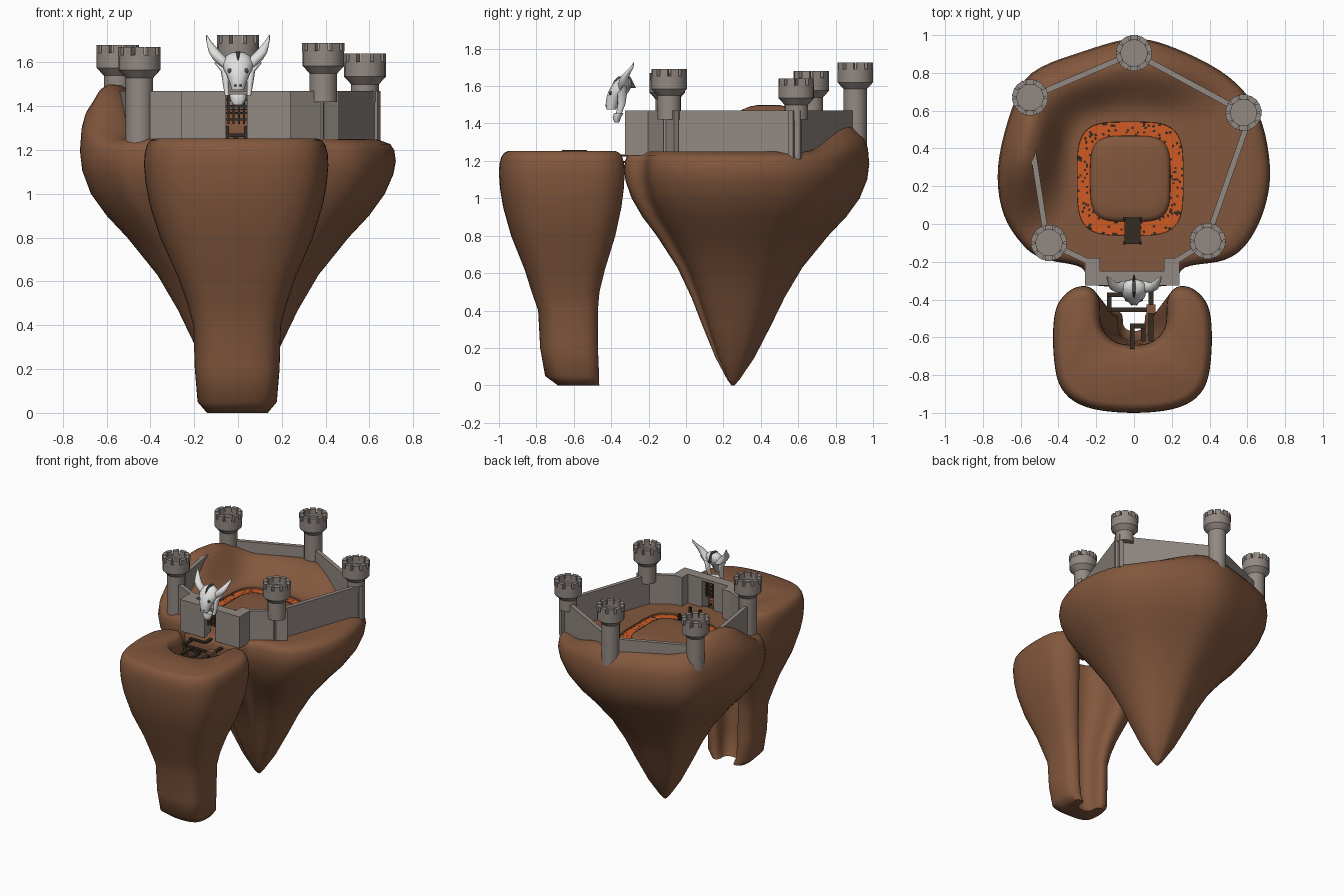
import bpy, bmesh, math, random
from mathutils import Vector, Matrix

def mat(name, c):
    m = bpy.data.materials.new(name)
    m.diffuse_color = (*c, 1)
    return m

EARTH = mat("earth_brown", (0.225, 0.096, 0.047))
STONE = mat("stone_grey", (0.29, 0.25, 0.225))
LAVA = mat("lava_orange", (0.62, 0.105, 0.018))
WOOD = mat("dark_wood", (0.035, 0.025, 0.016))
BONE = mat("bone_white", (0.75, 0.75, 0.74))
SOCKET = mat("socket_grey", (0.07, 0.07, 0.065))

def finish(name, bm, m, angle=35):
    bmesh.ops.recalc_face_normals(bm, faces=bm.faces)
    me = bpy.data.meshes.new(name)
    bm.to_mesh(me)
    bm.free()
    me.materials.append(m)
    me.shade_smooth()
    me.set_sharp_from_angle(angle=math.radians(angle))
    ob = bpy.data.objects.new(name, me)
    bpy.context.collection.objects.link(ob)
    return ob

def loft(bm, rings, cap=True, closed=False):
    vs = [[bm.verts.new(p) for p in r] for r in rings]
    n = len(vs[0])
    for a, b in list(zip(vs, vs[1:])) + ([(vs[-1], vs[0])] if closed else []):
        for i in range(n):
            bm.faces.new((a[i], a[(i + 1) % n], b[(i + 1) % n], b[i]))
    if cap and not closed:
        ends = [bm.faces.new(r) for r in (vs[0], vs[-1])]
        for f in ends:
            f.normal_update()
        bmesh.ops.triangulate(bm, faces=ends, ngon_method='EAR_CLIP')

def box(bm, x0, x1, y0, y1, z0, z1, matrix=Matrix()):
    s = Matrix.Diagonal((x1 - x0, y1 - y0, z1 - z0, 1))
    t = Matrix.Translation(((x0 + x1) / 2, (y0 + y1) / 2, (z0 + z1) / 2))
    bmesh.ops.create_cube(bm, size=1, matrix=matrix @ t @ s)

def beam(bm, p, q, w, z0, z1):
    p, q = Vector(p), Vector(q)
    d = q - p
    m = Matrix.Translation((p.x, p.y, 0)) @ Matrix.Rotation(math.atan2(d.y, d.x), 4, 'Z')
    box(bm, -w / 2, d.length + w / 2, -w / 2, w / 2, z0, z1, m)

def spline(pts, k):
    """closed smooth curve through the points"""
    out, n = [], len(pts)
    P = [Vector(p) for p in pts]
    for i in range(n):
        a, b, c, d = P[i - 1], P[i], P[(i + 1) % n], P[(i + 2) % n]
        for j in range(k):
            t = j / k
            out.append(0.5 * (2 * b + (c - a) * t + (2 * a - 5 * b + 4 * c - d) * t * t
                              + (3 * b - a - 3 * c + d) * t ** 3))
    return out

def smooth(a, b, x):
    t = max(0, min(1, (x - a) / (b - a)))
    return t * t * (3 - 2 * t)

# ---- main floating island: hilly top with a moat, tapering to a point
C = Vector((0, 0.25))
MC = Vector((-0.02, 0.24))
rim = spline([(0, -0.33), (0.2, -0.32), (0.27, -0.23), (0.48, -0.19), (0.6, -0.1), (0.69, 0.08),
              (0.72, 0.3), (0.66, 0.58), (0.5, 0.78), (0.22, 0.93), (0, 0.98), (-0.25, 0.92),
              (-0.54, 0.8), (-0.65, 0.6), (-0.72, 0.3), (-0.69, 0.05), (-0.57, -0.13),
              (-0.45, -0.19), (-0.28, -0.23), (-0.22, -0.32)], 5)

def hill(p):
    a = math.degrees(math.atan2(p.y - C.y, p.x - C.x)) % 360
    return (0.55 * smooth(35, 85, a) + 0.45 * smooth(125, 158, a)) * (1 - smooth(166, 212, a))

def squircle(d, rx, ry):
    k = (abs(d.x / rx) ** 4 + abs(d.y / ry) ** 4) ** -0.25
    return MC + d * k

def side(s, z, lift):
    return [(*(C + (p - C) * s), z + hill(p) * lift) for p in rim]

rings = [side(s, z, l) for s, z, l in (
    (0.012, 0, 0), (0.05, 0.03, 0), (0.16, 0.15, 0), (0.28, 0.32, 0), (0.38, 0.47, 0), (0.51, 0.63, 0),
    (0.7, 0.8, 0), (0.83, 0.9, 0), (0.93, 1.0, 0), (0.985, 1.09, 0.02), (1, 1.15, 0.06), (0.99, 1.2, 0.12))]
for f in (0.96, 0.9, 0.82, 0.74, 0.64, 0.52, 0.4, 0.28, 0.16, 0.07, 0):
    ring = []
    for p in rim:
        q = squircle(p - MC, 0.28, 0.3).lerp(C + (p - C) * 0.99, f)
        h = hill(p) * smooth(0.1, 0.68, f) * (1 - 0.4 * smooth(0.75, 1.0, f))
        ring.append((*q, 1.25 - 0.025 * smooth(0.8, 1, f) + 0.25 * h))
    rings.append(ring)
for rx, ry, z in ((0.275, 0.295, 1.2), (0.22, 0.235, 1.2), (0.21, 0.225, 1.25), (0.19, 0.2, 1.262),
                  (0.14, 0.15, 1.268), (0.07, 0.07, 1.27)):
    rings.append([(*squircle(p - MC, rx, ry), z) for p in rim])
bm = bmesh.new()
loft(bm, rings)
finish("main_island", bm, EARTH, 60)

# ---- lava moat, with scattered dark crust
random.seed(4)
dirs = [Vector((math.cos(a * math.tau / 150), math.sin(a * math.tau / 150))) for a in range(150)]
bm = bmesh.new()
steps = [(0.279 - 0.067 * i / 6, 0.299 - 0.072 * i / 6, 1.238) for i in range(7)]
loft(bm, [[(*squircle(d, rx, ry), z) for d in dirs] for rx, ry, z in
          steps + [(0.212, 0.227, 1.21), (0.279, 0.299, 1.21)]], closed=True)
for f in bm.faces:
    f.material_index = int(random.random() < 0.12)
finish("lava_moat", bm, LAVA).data.materials.append(WOOD)

# ---- front island: U shaped with a notch towards the castle
half = [(0.24, -0.97), (0.37, -0.87), (0.41, -0.68), (0.4, -0.46), (0.33, -0.355), (0.24, -0.33),
        (0.18, -0.39), (0.165, -0.54), (0.1, -0.62)]
U = spline([(0, -1.0)] + half + [(0, -0.64)] + [(-x * 1.04, y) for x, y in reversed(half)], 5)
A = Vector((0, -0.62))

def inset(d):
    r = []
    for i, p in enumerate(U):
        t = (U[(i + 1) % len(U)] - U[i - 1]).normalized()
        r.append(p + Vector((-t.y, t.x)) * d)
    return r

rings = [[(*(A + (p - A) * s + Vector((0, dy))), z) for p in U] for s, z, dy in (
    (0.33, 0, 0.06), (0.43, 0.05, 0.03), (0.46, 0.2, 0.015), (0.475, 0.4, 0.01), (0.54, 0.5, 0),
    (0.64, 0.62, 0), (0.83, 0.8, 0), (0.94, 0.95, 0), (0.985, 1.05, 0), (1, 1.13, 0))]
rings += [[(*p, z) for p in inset(d)] for d, z in ((0.002, 1.18), (0.012, 1.22), (0.028, 1.243), (0.05, 1.253))]
bm = bmesh.new()
loft(bm, rings)
finish("front_island", bm, EARTH, 60)

# ---- towers with flared battlements; two of them stand on the wall corners
towers = [(-0.55, 0.67, 1.68, 1.22), (0, 0.905, 1.725, 1.22), (0.58, 0.59, 1.64, 1.42),
          (0.39, -0.09, 1.69, 1.42), (-0.45, -0.1, 1.67, 1.22)]
for i, (x, y, top, base) in enumerate(towers):
    bm = bmesh.new()
    prof = ((0.063, base), (0.063, top - 0.14), (0.095, top - 0.105), (0.095, top - 0.035),
            (0.07, top - 0.035), (0.07, top - 0.055))
    loft(bm, [[(x + r * math.cos(a * math.tau / 20), y + r * math.sin(a * math.tau / 20), z)
               for a in range(20)] for r, z in prof])
    for k in range(10):
        m = Matrix.Translation((x, y, 0)) @ Matrix.Rotation((k + 0.5) * math.tau / 10, 4, 'Z')
        box(bm, 0.068, 0.095, -0.021, 0.021, top - 0.04, top, m)
    finish(f"tower_{i + 1}", bm, STONE)

# ---- curtain walls
walls = [((-0.54, 0.42), (-0.46, -0.1)), ((-0.55, 0.67), (0, 0.905)), ((0, 0.905), (0.63, 0.565)),
         ((0.625, 0.6), (0.38, -0.1)), ((0.44, -0.06), (0.2, -0.21)), ((-0.45, -0.1), (-0.22, -0.21))]
bm = bmesh.new()
for p, q in walls:
    beam(bm, p, q, 0.03, 1.21, 1.47)
finish("curtain_walls", bm, STONE)

# ---- gatehouse with an opening
bm = bmesh.new()
for x0, x1, y1, z0 in ((-0.26, -0.18, -0.18, 1.23), (0.16, 0.24, -0.18, 1.23), (-0.18, -0.055, -0.25, 1.23),
                       (0.04, 0.16, -0.25, 1.23), (-0.055, 0.04, -0.25, 1.45)):
    box(bm, x0, x1, -0.325, y1, z0, 1.47)
finish("gatehouse", bm, STONE)

# ---- portcullis
bm = bmesh.new()
for x in (-0.044, -0.02, 0.004, 0.028):
    box(bm, x - 0.005, x + 0.005, -0.295, -0.285, 1.32, 1.45)
for z in (1.34, 1.37, 1.4, 1.43):
    box(bm, -0.055, 0.04, -0.294, -0.286, z - 0.005, z + 0.005)
finish("portcullis", bm, WOOD)

# ---- moat bridge with corner posts
bm = bmesh.new()
box(bm, -0.05, 0.035, -0.105, 0.035, 1.26, 1.275)
for x in (-0.05, 0.035):
    for y in (-0.1, 0.03):
        box(bm, x - 0.008, x + 0.008, y - 0.008, y + 0.008, 1.23, 1.31)
finish("moat_bridge", bm, WOOD)

# ---- plank walkway crossing the notch
bm = bmesh.new()
for p, q, z in (((-0.01, -0.65), (-0.01, -0.54), 1.258), ((-0.01, -0.54), (0.05, -0.54), 1.24),
                ((0.05, -0.54), (0.05, -0.61), 1.23), ((-0.13, -0.455), (0.08, -0.455), 1.21),
                ((-0.13, -0.455), (-0.13, -0.375), 1.22), ((-0.13, -0.375), (-0.03, -0.375), 1.23),
                ((0.09, -0.61), (0.09, -0.32), 1.2), ((-0.01, -0.375), (-0.01, -0.3), 1.235)):
    beam(bm, p, q, 0.024, z - 0.012, z)
finish("plank_walkway", bm, WOOD)
bm = bmesh.new()
box(bm, 0.065, 0.115, -0.475, -0.425, 1.14, 1.22)
finish("walkway_crate", bm, EARTH)

# ---- horned skull over the gate
def tube(bm, pts, n=12):
    """ellipse rings in the x/y plane: x, y, z, rx, ry"""
    loft(bm, [[(x + rx * math.cos(a * math.tau / n), y + ry * math.sin(a * math.tau / n), z)
               for a in range(n)] for x, y, z, rx, ry in pts])

bm = bmesh.new()
tube(bm, [(0, -0.33, 1.645, 0.03, 0.025), (0, -0.335, 1.63, 0.055, 0.04), (0, -0.345, 1.6, 0.07, 0.055),
          (0, -0.36, 1.57, 0.066, 0.055), (0, -0.38, 1.54, 0.05, 0.045), (0, -0.395, 1.5, 0.035, 0.035),
          (0, -0.4, 1.475, 0.03, 0.025)])
tube(bm, [(0, -0.36, 1.455, 0.04, 0.025), (0, -0.37, 1.43, 0.035, 0.022), (0, -0.37, 1.405, 0.02, 0.012)])
for s in (-1, 1):
    # horns, cheekbones and jaw sides
    tube(bm, [(s * 0.045, -0.33, 1.58, 0.035, 0.03), (s * 0.08, -0.335, 1.615, 0.034, 0.028),
              (s * 0.105, -0.33, 1.645, 0.028, 0.023), (s * 0.122, -0.31, 1.675, 0.018, 0.016),
              (s * 0.135, -0.29, 1.7, 0.01, 0.01), (s * 0.143, -0.28, 1.725, 0.002, 0.002)])
    tube(bm, [(s * 0.05, -0.36, 1.45, 0.01, 0.015), (s * 0.055, -0.345, 1.5, 0.014, 0.02),
              (s * 0.06, -0.34, 1.56, 0.018, 0.025), (s * 0.1, -0.325, 1.6, 0.01, 0.008)])
finish("horned_skull", bm, BONE, 50)

# eye sockets, nostrils and brow strip
bm = bmesh.new()
for s in (-1, 1):
    for x, y, z, r in ((0.034, -0.402, 1.562, 0.015), (0.012, -0.427, 1.495, 0.006)):
        m = Matrix.Translation((s * x, y, z)) @ Matrix.Diagonal((1, 0.6, 0.8, 1))
        bmesh.ops.create_uvsphere(bm, u_segments=12, v_segments=8, radius=r, matrix=m)
tube(bm, [(0, -0.335, 1.59, 0.011, 0.068), (0, -0.335, 1.632, 0.011, 0.047), (0, -0.33, 1.65, 0.011, 0.032)])
finish("skull_sockets", bm, SOCKET)
